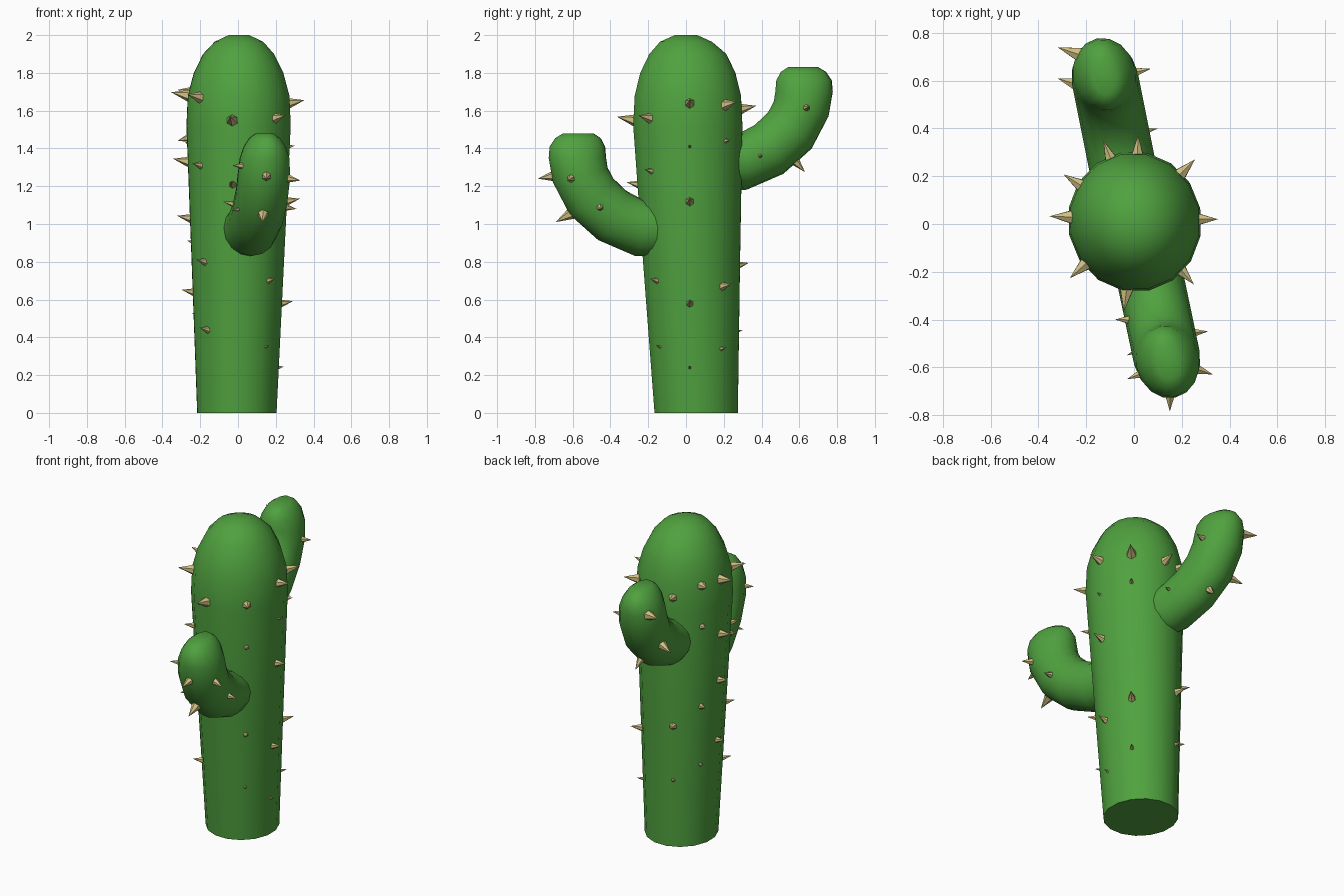
import bpy, bmesh
from math import radians, sin, cos, tau
from mathutils import Vector, Matrix
from mathutils.bvhtree import BVHTree

cube = bpy.data.objects.get("Cube")
if cube:
    bpy.data.objects.remove(cube)

SIDES = 16
UP = Vector((0, 0, 1))


def material(name, rgb):
    mat = bpy.data.materials.new(name)
    mat.use_nodes = True
    mat.diffuse_color = (*rgb, 1)
    mat.node_tree.nodes["Principled BSDF"].inputs["Base Color"].default_value = (*rgb, 1)
    return mat


green = material("cactus green", (0.08, 0.36, 0.05))
tan = material("spine tan", (0.62, 0.52, 0.22))


def add_object(name, bm, mat, smooth):
    bmesh.ops.recalc_face_normals(bm, faces=bm.faces[:])
    mesh = bpy.data.meshes.new(name)
    bm.to_mesh(mesh)
    obj = bpy.data.objects.new(name, mesh)
    bpy.context.collection.objects.link(obj)
    mesh.materials.append(mat)
    if smooth:
        bpy.ops.object.select_all(action="DESELECT")
        obj.select_set(True)
        bpy.context.view_layer.objects.active = obj
        bpy.ops.object.shade_smooth_by_angle(angle=radians(60))
    return obj


def loft(name, origin, forward, sections):
    """Skin elliptical rings (distance, height, pitch, in-plane radius, side radius).
    Returns the surface tree used to seat the spines."""
    origin, forward = Vector(origin), Vector(forward)
    side = forward.cross(UP).normalized()
    bm = bmesh.new()
    rings = []
    for d, z, pitch, r_in, r_side in sections:
        p = radians(pitch)
        centre = origin + forward * d + UP * z
        across = UP * cos(p) - forward * sin(p)
        rings.append([bm.verts.new(centre + side * r_side * cos(tau * i / SIDES)
                                   + across * r_in * sin(tau * i / SIDES))
                      for i in range(SIDES)])
    for low, high in zip(rings, rings[1:]):
        for i in range(SIDES):
            j = (i + 1) % SIDES
            bm.faces.new((low[i], low[j], high[j], high[i]))
    bm.faces.new(rings[0])
    bm.faces.new(rings[-1])
    add_object(name, bm, green, True)
    tree = BVHTree.FromBMesh(bm)
    bm.free()
    return tree


def add_spine(bm, base, tip, ratio=0.38):
    axis = tip - base
    length = axis.length
    root = base - axis.normalized() * 0.012
    axis = tip - root
    turn = axis.to_track_quat("Z", "Y").to_matrix().to_4x4()
    bmesh.ops.create_cone(bm, cap_ends=True, segments=6, radius1=length * ratio, radius2=0,
                          depth=axis.length,
                          matrix=Matrix.Translation((root + tip) / 2) @ turn)


# Tapered trunk with a domed top
trunk = loft("trunk", (0.005, 0, 0), (-0.2, 0.98, 0), [
    (0.055, 0, 90, 0.225, 0.213),
    (0.03, 0.8, 90, 0.262, 0.248),
    (0.01, 1.52, 90, 0.295, 0.28),
    (0.01, 1.68, 90, 0.287, 0.273),
    (0.01, 1.8, 90, 0.257, 0.24),
    (0.01, 1.9, 90, 0.208, 0.19),
    (0, 1.965, 90, 0.14, 0.13),
    (0, 2.0, 90, 0.06, 0.055)])

# Two matching arms that bend upward
ARM = [(0.1, 0.975, 0, 0.15, 0.14), (0.25, 0.98, 8, 0.15, 0.14),
       (0.39, 1.045, 30, 0.15, 0.14), (0.5, 1.145, 50, 0.15, 0.14),
       (0.56, 1.26, 75, 0.15, 0.14), (0.575, 1.35, 90, 0.152, 0.132),
       (0.575, 1.41, 90, 0.147, 0.11), (0.572, 1.455, 90, 0.12, 0.08),
       (0.57, 1.48, 90, 0.08, 0.045)]


def arm(name, origin, forward, reach, lift):
    return loft(name, origin, forward,
                [(d + reach, z + lift, *rest) for d, z, *rest in ARM])


front_arm = arm("front_arm", (0.02, 0, 0), (0.21, -1, 0), 0, 0)
back_arm = arm("back_arm", (0, 0, 0), (-0.2, 1, 0), 0.05, 0.35)

# Trunk spines: bearing -> (height, length) pairs
COLUMNS = {
    0: [(1.64, 0.08), (1.41, 0.03), (1.12, 0.07), (0.58, 0.06), (0.24, 0.03)],
    45: [(1.63, 0.09), (1.44, 0.04), (0.67, 0.07), (0.34, 0.04)],
    88: [(1.61, 0.08)],
    112: [(1.61, 0.08), (0.78, 0.07), (0.43, 0.04)],
    148: [(1.68, 0.08), (1.42, 0.06), (0.9, 0.06), (0.52, 0.04)],
    178: [(1.68, 0.09), (1.33, 0.08), (1.03, 0.07), (0.64, 0.06)],
    222: [(1.67, 0.09), (1.31, 0.06), (0.8, 0.06), (0.44, 0.06)],
    263: [(1.55, 0.09), (1.21, 0.06)],
    312: [(1.56, 0.08), (1.28, 0.05), (0.7, 0.05), (0.35, 0.03)],
}
bm = bmesh.new()
for bearing, spines in COLUMNS.items():
    a = radians(bearing)
    out = Vector((cos(a), sin(a), 0))
    for z, length in spines:
        hit = trunk.ray_cast(Vector((0.005, 0.02, z)), out)[0]
        add_spine(bm, hit, hit + (out + UP * 0.2).normalized() * length)
add_object("trunk_spines", bm, tan, False)
bm.free()

# Arm spines: each tip is joined to the nearest point of its arm
TIPS = {
    "front_arm_spines": (front_arm, [
        (0.15, -0.785, 1.24), (0.33, -0.63, 1.23), (0.13, -0.69, 1.01), (0.31, -0.45, 1.08),
        (-0.08, -0.4, 1.12), (-0.03, -0.65, 1.31), (-0.03, -0.55, 1.07)]),
    "back_arm_spines": (back_arm, [
        (0.07, 0.65, 1.62), (0.1, 0.4, 1.36), (-0.08, 0.63, 1.275),
        (-0.32, 0.74, 1.71), (-0.32, 0.61, 1.44)]),
}
for name, (tree, tips) in TIPS.items():
    bm = bmesh.new()
    for tip in map(Vector, tips):
        add_spine(bm, tree.find_nearest(tip)[0], tip)
    add_object(name, bm, tan, False)
    bm.free()
